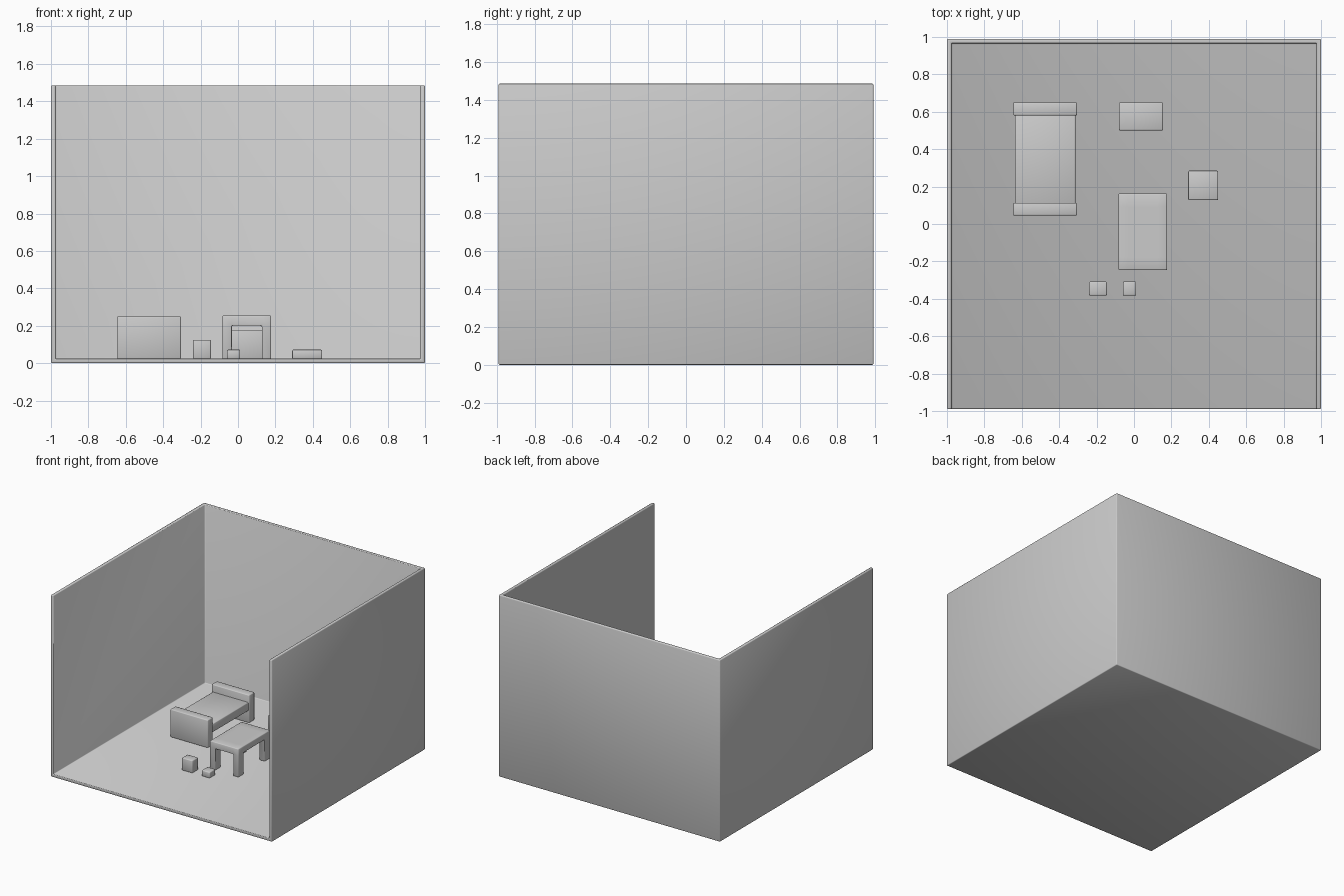
import bpy, bmesh
from mathutils import Vector, Matrix

if "Cube" in bpy.data.objects:
    bpy.data.objects.remove(bpy.data.objects["Cube"])

FLOOR = 0.025


def cube_bmesh(lo, hi):
    lo, hi = Vector(lo), Vector(hi)
    bm = bmesh.new()
    m = Matrix.Translation((lo + hi) / 2) @ Matrix.Diagonal((*(hi - lo), 1))
    bmesh.ops.create_cube(bm, size=1, matrix=m)
    return bm


def finish(name, bm, bevel, thickness=0):
    bmesh.ops.recalc_face_normals(bm, faces=bm.faces) if not thickness else None
    for f in bm.faces:
        f.smooth = True
    me = bpy.data.meshes.new(name)
    bm.to_mesh(me)
    bm.free()
    ob = bpy.data.objects.new(name, me)
    bpy.context.collection.objects.link(ob)
    if thickness:
        s = ob.modifiers.new("Thickness", "SOLIDIFY")
        s.thickness, s.offset, s.use_even_offset = thickness, -1, True
    b = ob.modifiers.new("Soft edges", "BEVEL")
    b.width, b.segments = bevel, 2
    return ob


def box(name, x0, x1, y0, y1, z0, z1, bevel=0.006):
    return finish(name, cube_bmesh((x0, y0, z0), (x1, y1, z1)), bevel)


# room shell: floor and three walls, open at the front and top
bm = cube_bmesh((-1, -0.99, 0), (1, 0.99, 1.485))
open_faces = [f for f in bm.faces if f.normal.z > 0.5 or f.normal.y < -0.5]
bmesh.ops.delete(bm, geom=open_faces, context="FACES")
finish("room_shell", bm, 0.006, thickness=0.024)

# bed: two end boards and a raised mattress
box("bed_headboard", -0.645, -0.305, 0.58, 0.65, FLOOR - 0.002, 0.25)
box("bed_footboard", -0.645, -0.305, 0.045, 0.113, FLOOR - 0.002, 0.25)
box("bed_mattress", -0.637, -0.313, 0.105, 0.59, 0.12, 0.19)

# table: slab with four legs extruded from its underside corners
X0, X1, Y0, Y1 = -0.083, 0.177, -0.247, 0.163
LX, LY = 0.05, 0.07
bm = cube_bmesh((X0, Y0, 0.2), (X1, Y1, 0.255))
cuts = [((x, 0, 0), (1, 0, 0)) for x in (X0 + LX, X1 - LX)]
cuts += [((0, y, 0), (0, 1, 0)) for y in (Y0 + LY, Y1 - LY)]
for co, no in cuts:
    bmesh.ops.bisect_plane(bm, geom=bm.verts[:] + bm.edges[:] + bm.faces[:],
                           plane_co=co, plane_no=no)
bm.normal_update()
for f in [f for f in bm.faces if f.normal.z < -0.5]:
    c = f.calc_center_median()
    if (c.x < X0 + LX or c.x > X1 - LX) and (c.y < Y0 + LY or c.y > Y1 - LY):
        leg = bmesh.ops.extrude_discrete_faces(bm, faces=[f])["faces"][0]
        bmesh.ops.translate(bm, verts=leg.verts, vec=(0, 0, FLOOR - 0.202))
finish("table", bm, 0.006)

# loose furniture blocks
box("cabinet", -0.08, 0.155, 0.5, 0.65, FLOOR - 0.002, 0.178)
box("low_stool", 0.29, 0.45, 0.128, 0.285, FLOOR - 0.002, 0.072)
box("tall_block", -0.24, -0.145, -0.383, -0.308, FLOOR - 0.002, 0.125)
box("small_block", -0.06, 0.012, -0.383, -0.308, FLOOR - 0.002, 0.072)
